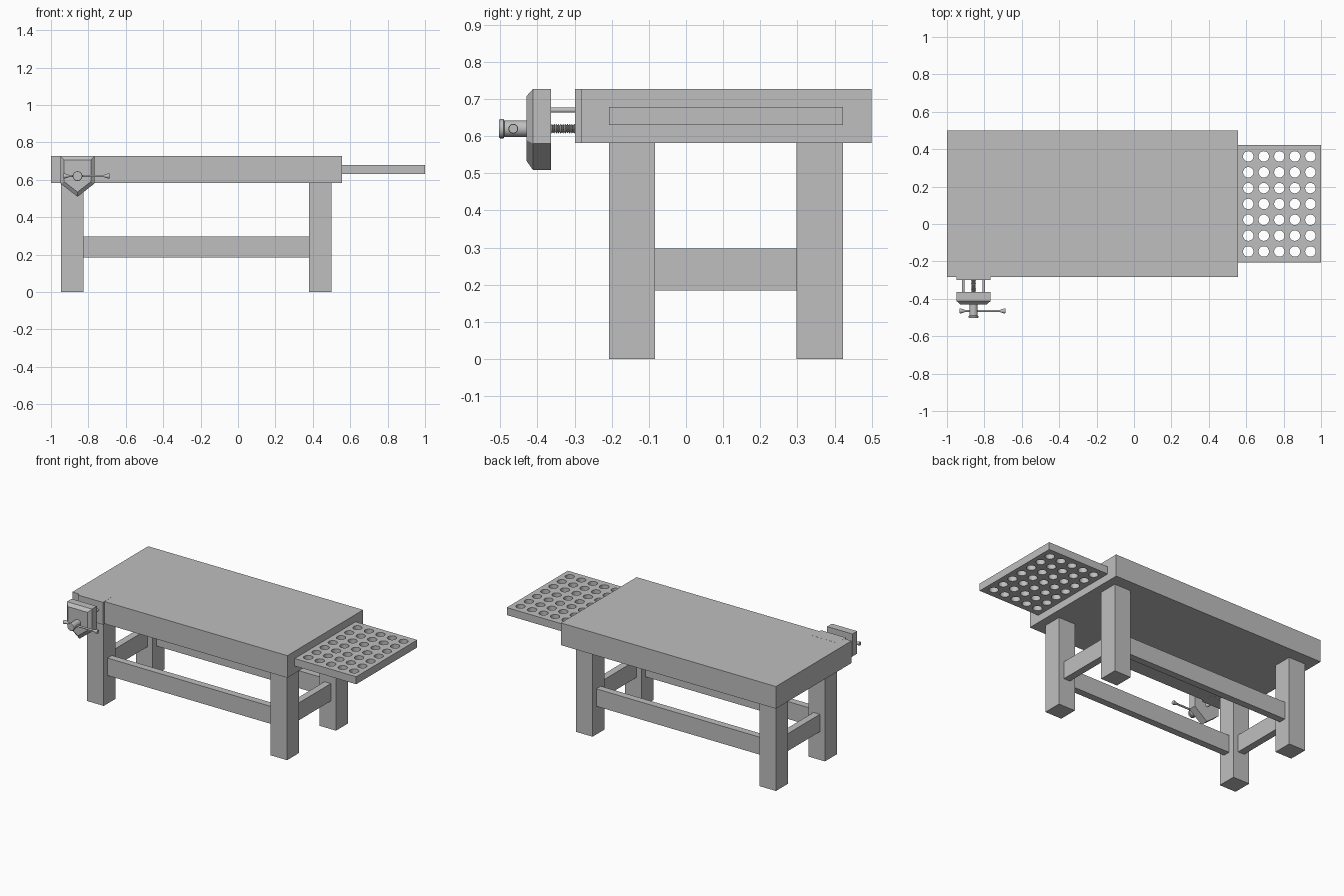
import bpy, bmesh, math
from mathutils import Vector

if "Cube" in bpy.data.objects:
    bpy.data.objects.remove(bpy.data.objects["Cube"], do_unlink=True)

GREY = (0.52, 0.52, 0.52, 1)
mat = bpy.data.materials.new("plain grey")
mat.use_nodes = True
mat.diffuse_color = GREY
for node in mat.node_tree.nodes:
    if node.type == 'BSDF_PRINCIPLED':
        node.inputs["Base Color"].default_value = GREY


def finish(bm, name):
    bmesh.ops.recalc_face_normals(bm, faces=bm.faces)
    mesh = bpy.data.meshes.new(name)
    bm.to_mesh(mesh)
    bm.free()
    mesh.materials.append(mat)
    obj = bpy.data.objects.new(name, mesh)
    bpy.context.collection.objects.link(obj)
    return obj


def box(name, xs, ys, zs):
    bm = bmesh.new()
    bmesh.ops.create_cube(bm, size=1)
    for v in bm.verts:
        v.co = [(a + b) / 2 + c * (b - a) for c, (a, b) in zip(v.co, (xs, ys, zs))]
    return finish(bm, name)


def lathe(name, profile, axis, centre, segs=20):
    """Turn (position, radius) pairs about a line along x or y."""
    bm = bmesh.new()
    rings = []
    for t, r in profile:
        ring = []
        for i in range(segs):
            a = 2 * math.pi * i / segs
            u, w = r * math.cos(a), r * math.sin(a)
            co = (t, u, w) if axis == 'x' else (u, t, w)
            ring.append(bm.verts.new(Vector(co) + Vector(centre)))
        rings.append(ring)
    for p, q in zip(rings, rings[1:]):
        for i in range(segs):
            j = (i + 1) % segs
            bm.faces.new((p[i], p[j], q[j], q[i]))
    bm.faces.new(rings[0])
    bm.faces.new(rings[-1])
    obj = finish(bm, name)
    turned.append(obj)
    return obj


turned = []
TOP, UNDER = 0.727, 0.582

# Bench top
box("bench_top", (-1, 0.555), (-0.283, 0.5), (UNDER, TOP))

# Legs
LEG_X = {"right": (-0.946, -0.826), "left": (0.38, 0.5)}
LEG_Y = {"front": (-0.207, -0.084), "back": (0.298, 0.422)}
for side, xs in LEG_X.items():
    for end, ys in LEG_Y.items():
        box(f"{end}_{side}_leg", xs, ys, (0, UNDER))

# Rails centred between the legs
RAIL_Z, HALF = (0.184, 0.298), 0.023
for end, ys in LEG_Y.items():
    mid = sum(ys) / 2
    box(f"{end}_rail", (-0.826, 0.38), (mid - HALF, mid + HALF), RAIL_Z)
for side, xs in LEG_X.items():
    mid = sum(xs) / 2
    box(f"{side}_rail", (mid - HALF, mid + HALF), (-0.084, 0.298), RAIL_Z)

# Perforated side shelf
shelf = box("side_shelf", (0.555, 1), (-0.207, 0.423), (0.63, 0.679))
bm = bmesh.new()
for col in range(5):
    for row in range(7):
        res = bmesh.ops.create_cone(bm, cap_ends=True, segments=20, radius1=0.028,
                                    radius2=0.028, depth=0.2)
        bmesh.ops.translate(bm, verts=res["verts"],
                            vec=(0.611 + col * 0.083, -0.147 + row * 0.0847, 0.655))
cutter = finish(bm, "hole_cutter")
cutter.hide_render = True
cut = shelf.modifiers.new("holes", 'BOOLEAN')
cut.operation = 'DIFFERENCE'
cut.solver = 'EXACT'
cut.object = cutter
bpy.context.view_layer.update()
graph = bpy.context.evaluated_depsgraph_get()
cut_mesh = bpy.data.meshes.new_from_object(shelf.evaluated_get(graph))
shelf.modifiers.clear()
shelf.data = cut_mesh
bpy.data.objects.remove(cutter, do_unlink=True)
turned.append(shelf)

# Vise: fixed jaw let into the bench edge
VX, VZ, W = -0.858, 0.62, 0.091
box("fixed_jaw", (VX - W, VX + W), (-0.299, -0.208), (UNDER - 0.0005, TOP + 0.0005))

# Vise: pointed moving jaw with a chamfered front
bm = bmesh.new()
outline = [(-W, TOP), (W, TOP), (W, 0.58), (0, 0.509), (-W, 0.58)]
front = bm.faces.new([bm.verts.new((VX + x, -0.412, z)) for x, z in outline])
res = bmesh.ops.extrude_face_region(bm, geom=[front], use_keep_orig=True)
back = [g for g in res["geom"] if isinstance(g, bmesh.types.BMVert)]
bmesh.ops.translate(bm, verts=back, vec=(0, 0.049, 0))
bmesh.ops.recalc_face_normals(bm, faces=bm.faces)
bmesh.ops.inset_region(bm, faces=[front], thickness=0.02, depth=0.018, use_even_offset=True)
finish(bm, "moving_jaw")

# Vise: guide bars
for side, dx in (("right", -0.055), ("left", 0.055)):
    lathe(f"{side}_guide_bar", [(-0.37, 0.007), (-0.29, 0.007)], 'y', (VX + dx, 0, 0.67))

# Vise: threaded screw
thread = []
for i in range(14):
    y = -0.37 + i * 0.006
    thread += [(y, 0.009), (y + 0.003, 0.013)]
lathe("vise_screw", thread, 'y', (VX, 0, VZ))

# Vise: hub with end collar
lathe("vise_hub", [(-0.503, 0.024), (-0.5, 0.026), (-0.491, 0.026), (-0.489, 0.022),
                   (-0.425, 0.022)], 'y', (VX, 0, VZ))

# Vise: sliding handle with knobs
lathe("vise_handle", [(-0.933, 0.012), (-0.925, 0.013), (-0.908, 0.008), (-0.905, 0.006),
                      (-0.715, 0.006), (-0.712, 0.008), (-0.695, 0.013), (-0.687, 0.012)],
      'x', (0, -0.465, VZ))

# Smooth the turned parts, keeping their edges sharp
bpy.ops.object.select_all(action='DESELECT')
for obj in turned:
    obj.select_set(True)
bpy.context.view_layer.objects.active = turned[0]
bpy.ops.object.shade_smooth_by_angle(angle=math.radians(35))
